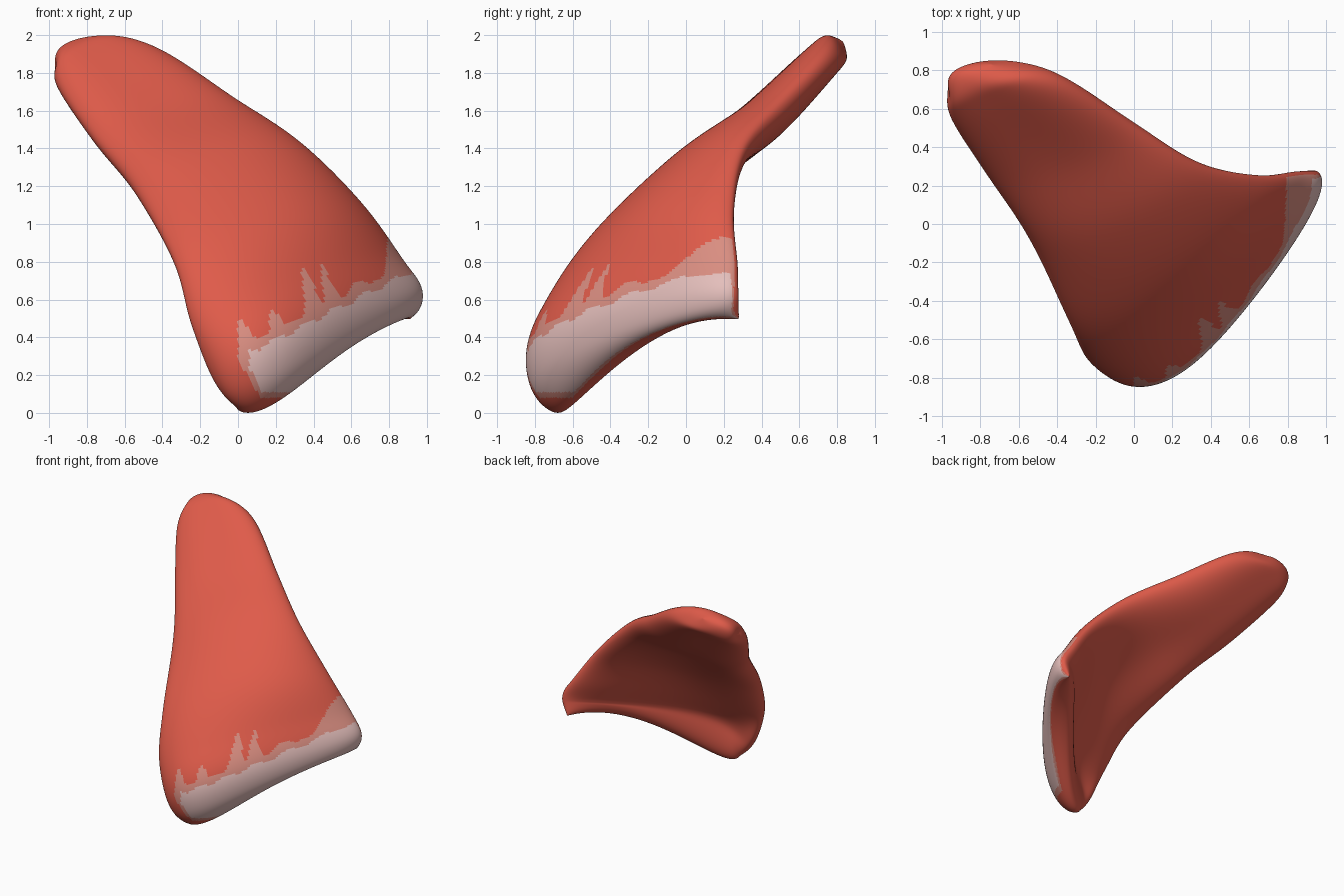
import bpy, bmesh, math
from functools import lru_cache
from mathutils import Vector

if "Cube" in bpy.data.objects:
    bpy.data.objects.remove(bpy.data.objects["Cube"])

# Cross rows of the mid-surface, tip to lower edge: left edge, 1/3, 2/3, right edge
ROWS = [[Vector(p) for p in r] for r in (
    ((-.965, .70, 1.88), (-.95, .77, 1.94), (-.87, .81, 1.98), (-.74, .83, 1.99)),
    ((-.955, .56, 1.76), (-.80, .65, 1.83), (-.62, .72, 1.89), (-.40, .77, 1.92)),
    ((-.77, .27, 1.48), (-.52, .33, 1.53), (-.28, .41, 1.59), (.01, .51, 1.66)),
    ((-.55, -.05, 1.20), (-.28, -.03, 1.27), (.02, .09, 1.36), (.35, .31, 1.42)),
    ((-.34, -.50, .83), (-.02, -.36, .96), (.32, -.15, 1.06), (.66, .25, 1.10)),
    ((-.25, -.67, .50), (.12, -.56, .64), (.50, -.22, .75), (.87, .27, .81)),
    ((-.13, -.69, .22), (.21, -.63, .40), (.60, -.19, .57), (.96, .27, .66)),
    ((.00, -.69, .04), (.24, -.54, .125), (.56, -.19, .40), (.91, .28, .52)))]
HALF = (.09, .10, .11, .11, .11, .12, .14, .14)      # half thickness per row
BACK = (1.0, 1.05, 1.2, 1.3, 1.3, 1.1, .75, .75)     # fullness behind
NT, NS = 180, 120


@lru_cache(None)
def weights(n, t):
    """Catmull-Rom span index and weights, t in 0..1 over n spans."""
    i = min(int(t * n), n - 1)
    f = t * n - i
    return i, (-f + 2 * f * f - f ** 3, 2 - 5 * f * f + 3 * f ** 3,
               f + 4 * f * f - 3 * f ** 3, f ** 3 - f * f)


def catmull(v, t):
    """Smooth interpolation of a list."""
    n = len(v) - 1
    i, w = weights(n, t)
    b, c = v[i], v[i + 1]
    a = v[i - 1] if i else b * 2 - c
    d = v[i + 2] if i + 2 <= n else c * 2 - b
    return (a * w[0] + b * w[1] + c * w[2] + d * w[3]) * .5


@lru_cache(None)
def row(t):
    return [catmull([r[k] for r in ROWS], t) for k in range(4)]


def mid(s, t):
    """Point of the curved mid-surface; cubic through the four row points."""
    p, u = row(t), 3 * s
    return (p[0] * (-(u - 1) * (u - 2) * (u - 3) / 6) + p[1] * (u * (u - 2) * (u - 3) / 2)
            + p[2] * (-u * (u - 1) * (u - 3) / 2) + p[3] * (u * (u - 1) * (u - 2) / 6))


def skin(s, t, side):
    """Mid-surface pushed out to the front (+1) or back (-1) with rounded rims."""
    e = .004
    s0, s1 = max(s - e, 0), min(s + e, 1)
    t0, t1 = max(t - e, 0), min(t + e, 1)
    n = (mid(s, t1) - mid(s, t0)).cross(mid(s1, t) - mid(s0, t)).normalized()
    h = catmull(HALF, t) * math.sqrt(max(0, 1 - abs(2 * s - 1) ** 3.5))
    if side < 0:
        h *= catmull(BACK, t)
    if t < .1:
        h *= .03 + .97 * math.sqrt(1 - (1 - t / .1) ** 2)
        n = n.lerp(Vector((.1, -.68, .72)), 1 - t / .1).normalized()
    if t > .9:
        h *= .03 + .97 * math.sqrt(max(0, 1 - ((t - .9) / .1) ** 2))
    return mid(s, t) + n * h * side


# Muscle slab: a stack of closed rings, closer together at both ends
bm = bmesh.new()
ss = [.5 - .5 * math.cos(math.pi * i / NS) for i in range(NS + 1)]
rings = []
for j in range(NT + 1):
    t = .5 - .5 * math.cos(math.pi * j / NT)
    ring = [bm.verts.new(skin(s, t, 1)) for s in ss]
    ring += [bm.verts.new(skin(s, t, -1)) for s in ss[-2:0:-1]]
    rings.append(ring)
n = len(rings[0])
for a, b in zip(rings, rings[1:]):
    for i in range(n):
        bm.faces.new((a[i], b[i], b[(i + 1) % n], a[(i + 1) % n]))
# Strip caps at the tip and the lower edge
for r in (rings[0], rings[-1]):
    for i in range(NS):
        quad = [r[i], r[i + 1], r[(n - i - 1) % n], r[(n - i) % n]]
        bm.faces.new(list(dict.fromkeys(quad)))
bmesh.ops.recalc_face_normals(bm, faces=bm.faces)
low = min(v.co.z for v in bm.verts)
bmesh.ops.translate(bm, verts=bm.verts, vec=(0, 0, -low))
# Soften the rims
for _ in range(12):
    bmesh.ops.smooth_vert(bm, verts=bm.verts, factor=.5,
                          use_axis_x=True, use_axis_y=True, use_axis_z=True)
bm.normal_update()

# Pale tendon band on the outer lower edge, with fibre fingers (x, height, width)
FINGERS = ((.05, .18, .04), (.22, .13, .03), (.42, .27, .032), (.51, .24, .025),
           (.65, .05, .04), (.86, .20, .045), (.94, .13, .05))
for f in bm.faces:
    c = f.calc_center_median()
    out = f.normal.dot(Vector((.68, -.73, 0)))
    w = c.z - (.29 + .5 * c.x)
    x = c.x + .25 * max(w, 0)
    top = .045 + max(h * math.exp(-((x - p) / k) ** 2) for p, h, k in FINGERS)
    f.smooth = True
    if out > .12 and c.z < 1 and c.x > .6 * max(0, .28 - c.z):
        if (w < .015 * math.sin(c.x * 40) and out > .42 and c.z > .11
                and c.x > .06 + .5 * max(0, .24 - c.z)):
            f.material_index = 2
        elif w < top and c.z > .08 and out > (.12 if w > -.1 else .3):
            f.material_index = 1

me = bpy.data.meshes.new("muscle_slab")
bm.to_mesh(me)
bm.free()
for name, col in (("muscle_red", (.74, .105, .068, 1)),
                  ("fibre_pink", (.70, .27, .22, 1)),
                  ("tendon_white", (.78, .52, .50, 1))):
    m = bpy.data.materials.new(name)
    m.diffuse_color = col
    m.use_nodes = True
    m.node_tree.nodes["Principled BSDF"].inputs["Base Color"].default_value = m.diffuse_color
    me.materials.append(m)
ob = bpy.data.objects.new("muscle_slab", me)
bpy.context.collection.objects.link(ob)
